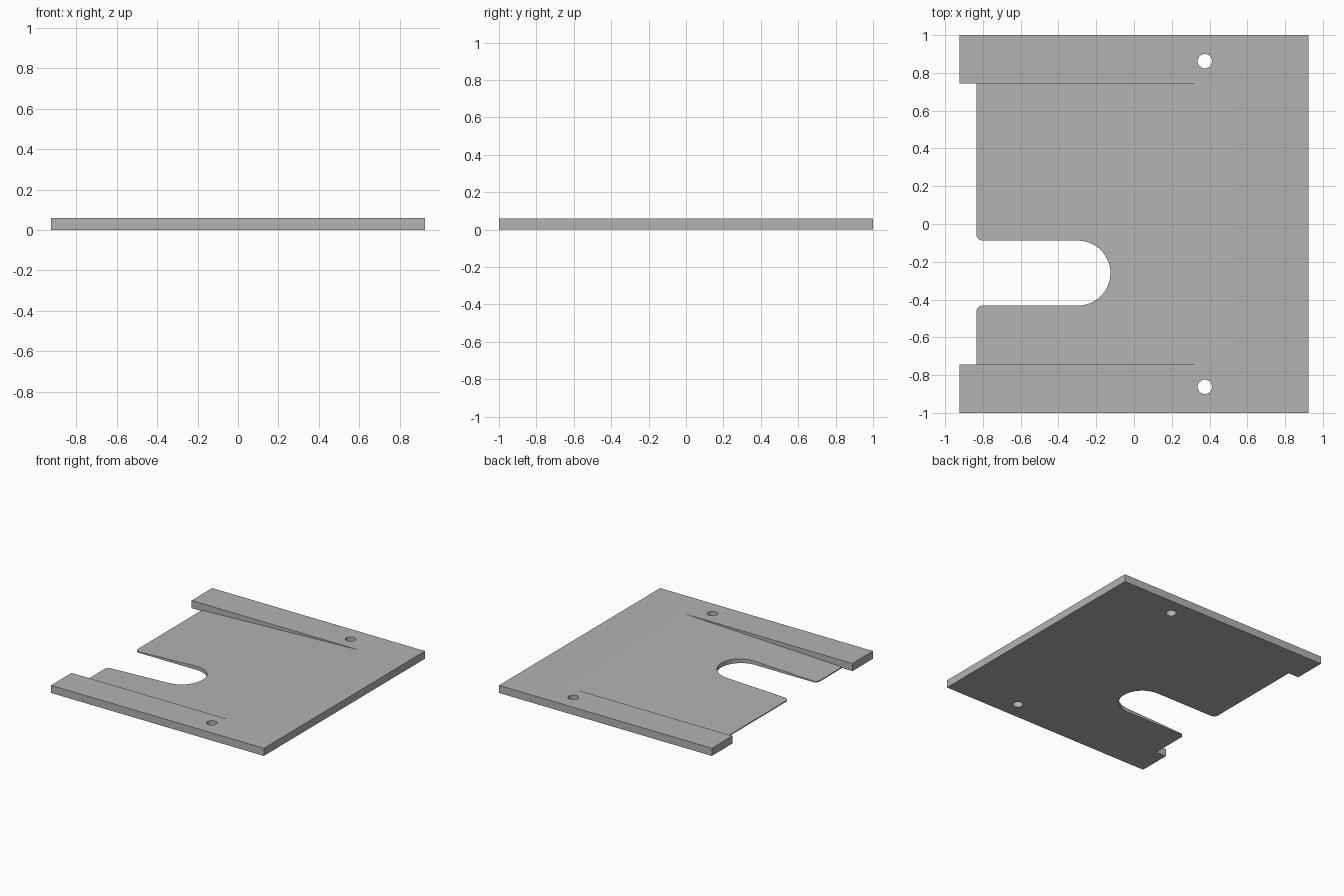
import bpy, bmesh, math
from mathutils import Vector

if "Cube" in bpy.data.objects:
    bpy.data.objects.remove(bpy.data.objects["Cube"])

HALF_X, THICK = 0.925, 0.06
BED_END, BED_HALF_Y = -0.835, 0.745      # recessed bed between the two rails
RAMP_TOP, LIP = 0.53, 0.008              # ramp start and thickness at its thin edge
SLOT_Y, SLOT_R, SLOT_X = -0.26, 0.172, -0.297
FILLET = 0.035

grey = bpy.data.materials.new("plain grey")
grey.diffuse_color = (0.45, 0.45, 0.45, 1)
grey.use_nodes = True
grey.node_tree.nodes["Principled BSDF"].inputs["Base Color"].default_value = grey.diffuse_color


def prism(name, outline, offset):
    """Extrude a closed outline of 3D points along the offset vector."""
    bm = bmesh.new()
    face = bm.faces.new([bm.verts.new(p) for p in outline])
    side = bmesh.ops.extrude_face_region(bm, geom=[face])
    bmesh.ops.translate(bm, vec=Vector(offset),
                        verts=[g for g in side["geom"] if isinstance(g, bmesh.types.BMVert)])
    bmesh.ops.recalc_face_normals(bm, faces=bm.faces)
    mesh = bpy.data.meshes.new(name)
    bm.to_mesh(mesh)
    bm.free()
    mesh.materials.append(grey)
    obj = bpy.data.objects.new(name, mesh)
    bpy.context.collection.objects.link(obj)
    return obj


def arc(cx, cy, r, start, end, steps):
    angles = [math.radians(start + (end - start) * i / steps) for i in range(steps + 1)]
    return [(cx + r * math.cos(a), cy + r * math.sin(a)) for a in angles]


def flat(points, z):
    return [(x, y, z) for x, y in points]


# Full slab
plate = prism("plate", flat([(-HALF_X, -1), (HALF_X, -1), (HALF_X, 1), (-HALF_X, 1)], 0),
              (0, 0, THICK))

# Sloping recess between the rails
slope = (THICK - LIP) / (RAMP_TOP - BED_END)
far = 1.2
ramp = [(RAMP_TOP, THICK), (RAMP_TOP + 0.04 / slope * 0.1, THICK + 0.004),
        (RAMP_TOP, 0.2), (-far, 0.2), (-far, THICK - slope * (RAMP_TOP + far))]
cutters = [prism("ramp_cutter", [(x, -BED_HALF_Y, z) for x, z in ramp],
                 (0, 2 * BED_HALF_Y, 0))]

# End notch joined to the round-ended slot with rounded mouth corners
low, high = SLOT_Y - SLOT_R, SLOT_Y + SLOT_R
mouth = BED_END + FILLET
notch = ([(-far, -BED_HALF_Y), (BED_END, -BED_HALF_Y)]
         + arc(mouth, low - FILLET, FILLET, 180, 90, 8)
         + arc(SLOT_X, SLOT_Y, SLOT_R, -90, 90, 32)
         + arc(mouth, high + FILLET, FILLET, 270, 180, 8)
         + [(BED_END, BED_HALF_Y), (-far, BED_HALF_Y)])
cutters.append(prism("slot_cutter", flat(notch, -0.1), (0, 0, 0.4)))

# Screw holes, one in each rail
for side in (-1, 1):
    ring = arc(0.375, side * 0.862, 0.038, 0, 352.5, 47)
    cutters.append(prism("hole_cutter", flat(ring, -0.1), (0, 0, 0.4)))

for cutter in cutters:
    cutter.hide_render = True
    mod = plate.modifiers.new(cutter.name, "BOOLEAN")
    mod.operation, mod.solver, mod.object = "DIFFERENCE", "EXACT", cutter

# Bake the cuts, then drop the helpers
bpy.context.view_layer.update()
graph = bpy.context.evaluated_depsgraph_get()
baked = bpy.data.meshes.new_from_object(plate.evaluated_get(graph))
plate.modifiers.clear()
plate.data = baked
for cutter in cutters:
    bpy.data.objects.remove(cutter)

# Smooth curved walls, keep edges sharp; the slight ramp crease stays flat
bpy.context.view_layer.objects.active = plate
plate.select_set(True)
bpy.ops.object.shade_smooth_by_angle(angle=math.radians(20))
for poly in plate.data.polygons:
    if abs(poly.normal.z) > 0.5:
        poly.use_smooth = False
